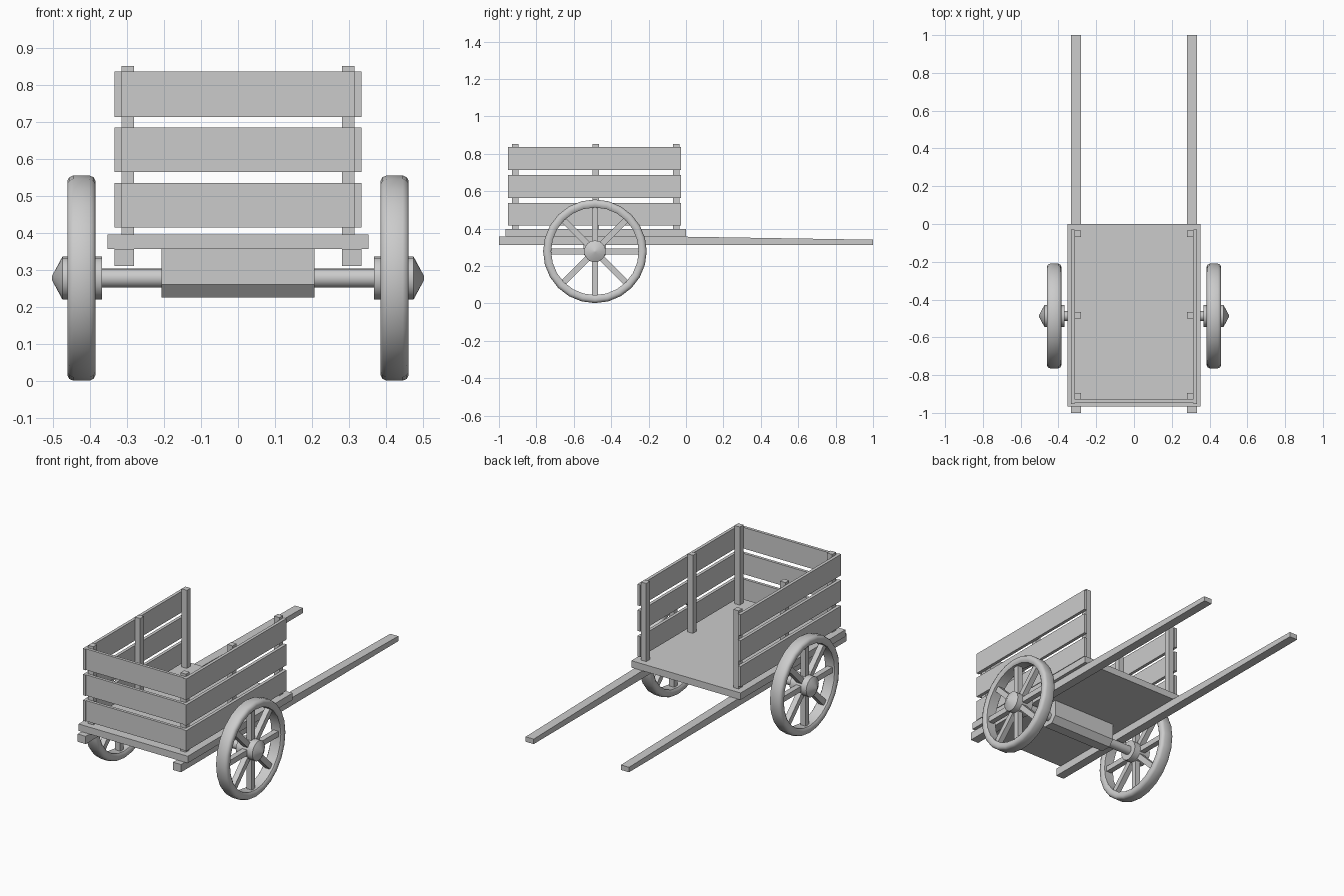
import bpy, bmesh, math
from mathutils import Matrix, Vector

if "Cube" in bpy.data.objects:
    bpy.data.objects.remove(bpy.data.objects["Cube"])

AXLE_Y, AXLE_Z = -0.487, 0.279


def finish(name, bm, smooth=False):
    bmesh.ops.recalc_face_normals(bm, faces=bm.faces)
    me = bpy.data.meshes.new(name)
    bm.to_mesh(me)
    bm.free()
    ob = bpy.data.objects.new(name, me)
    bpy.context.collection.objects.link(ob)
    if smooth:
        bpy.ops.object.select_all(action='DESELECT')
        ob.select_set(True)
        bpy.context.view_layer.objects.active = ob
        bpy.ops.object.shade_smooth_by_angle(angle=math.radians(40))
    return ob


def add_box(bm, x, y, z, matrix=None):
    """Box from (min, max) pairs, optionally transformed."""
    size = Vector((x[1] - x[0], y[1] - y[0], z[1] - z[0]))
    mid = Vector((sum(x) / 2, sum(y) / 2, sum(z) / 2))
    m = Matrix.Translation(mid) @ Matrix.Diagonal((*size, 1))
    return bmesh.ops.create_cube(bm, size=1, matrix=(matrix or Matrix()) @ m)["verts"]


def box(name, x, y, z):
    bm = bmesh.new()
    add_box(bm, x, y, z)
    return finish(name, bm)


def extrude_x(name, profile, x0, x1):
    """Closed (y, z) profile extruded along x."""
    bm = bmesh.new()
    face = bm.faces.new([bm.verts.new((x0, y, z)) for y, z in profile])
    out = bmesh.ops.extrude_face_region(bm, geom=[face])["geom"]
    verts = [g for g in out if isinstance(g, bmesh.types.BMVert)]
    bmesh.ops.translate(bm, verts=verts, vec=(x1 - x0, 0, 0))
    return finish(name, bm)


def lathe_x(name, profile, steps, closed=False):
    """(x, radius) profile spun around the axle line."""
    bm = bmesh.new()
    vs = [bm.verts.new((x, AXLE_Y, AXLE_Z + r)) for x, r in profile]
    edges = [bm.edges.new(p) for p in zip(vs, vs[1:])]
    if closed:
        edges.append(bm.edges.new((vs[-1], vs[0])))
    bmesh.ops.spin(bm, geom=vs + edges, cent=(0, AXLE_Y, AXLE_Z), axis=(1, 0, 0),
                   angle=2 * math.pi, steps=steps, use_duplicate=False)
    bmesh.ops.remove_doubles(bm, verts=bm.verts, dist=1e-5)
    return finish(name, bm, True)


# Bed platform
box("bed", (-0.352, 0.352), (-0.965, 0), (0.357, 0.397))

# Axle block with chamfered underside, and axle
extrude_x("axle_block", [(AXLE_Y - 0.06, 0.357), (AXLE_Y - 0.06, 0.262),
                         (AXLE_Y - 0.03, 0.227), (AXLE_Y + 0.03, 0.227),
                         (AXLE_Y + 0.06, 0.262), (AXLE_Y + 0.06, 0.357)], -0.207, 0.207)
lathe_x("axle", [(-0.40, 0), (-0.40, 0.026), (0.40, 0.026), (0.40, 0)], 16)

# Front slats, set between the side slats
SLATS = [(0.416, 0.536), (0.565, 0.686), (0.714, 0.837)]
for i, z in enumerate(SLATS):
    box(f"front_slat_{i + 1}", (-0.315, 0.315), (-0.947, -0.930), z)

for side, s in (("left", -1), ("right", 1)):
    def xs(a, b):
        return tuple(sorted((s * a, s * b)))

    # Shaft, tapering towards the handle end
    extrude_x(f"{side}_shaft", [(-1, 0.312), (1, 0.312), (1, 0.341), (0, 0.357),
                                (-1, 0.357)], *xs(0.281, 0.333))

    # Side posts and slats
    for i, y in enumerate((-0.913, -0.482, -0.052)):
        box(f"{side}_post_{i + 1}", xs(0.281, 0.315), (y - 0.017, y + 0.017), (0.39, 0.852))
    for i, z in enumerate(SLATS):
        box(f"{side}_slat_{i + 1}", xs(0.315, 0.333), (-0.952, -0.028), z)

    # Wheel rim with rounded section
    rim = [(-0.038, 0.245), (-0.030, 0.234), (0.030, 0.234), (0.038, 0.245),
           (0.038, 0.262), (0.033, 0.272), (0.022, 0.277), (-0.022, 0.277),
           (-0.033, 0.272), (-0.038, 0.262)]
    lathe_x(f"{side}_rim", [(s * 0.423 + x, r) for x, r in rim], 24, closed=True)

    # Hub with a pointed cap
    hub = [(0.367, 0), (0.367, 0.058), (0.474, 0.058), (0.502, 0.006), (0.502, 0)]
    lathe_x(f"{side}_hub", [(s * x, r) for x, r in hub], 16)

    # Eight spokes
    bm = bmesh.new()
    for k in range(8):
        m = (Matrix.Translation((s * 0.423, AXLE_Y, AXLE_Z))
             @ Matrix.Rotation(k * math.pi / 4, 4, 'X'))
        add_box(bm, (-0.016, 0.016), (-0.016, 0.016), (0.04, 0.24), m)
    finish(f"{side}_spokes", bm)
